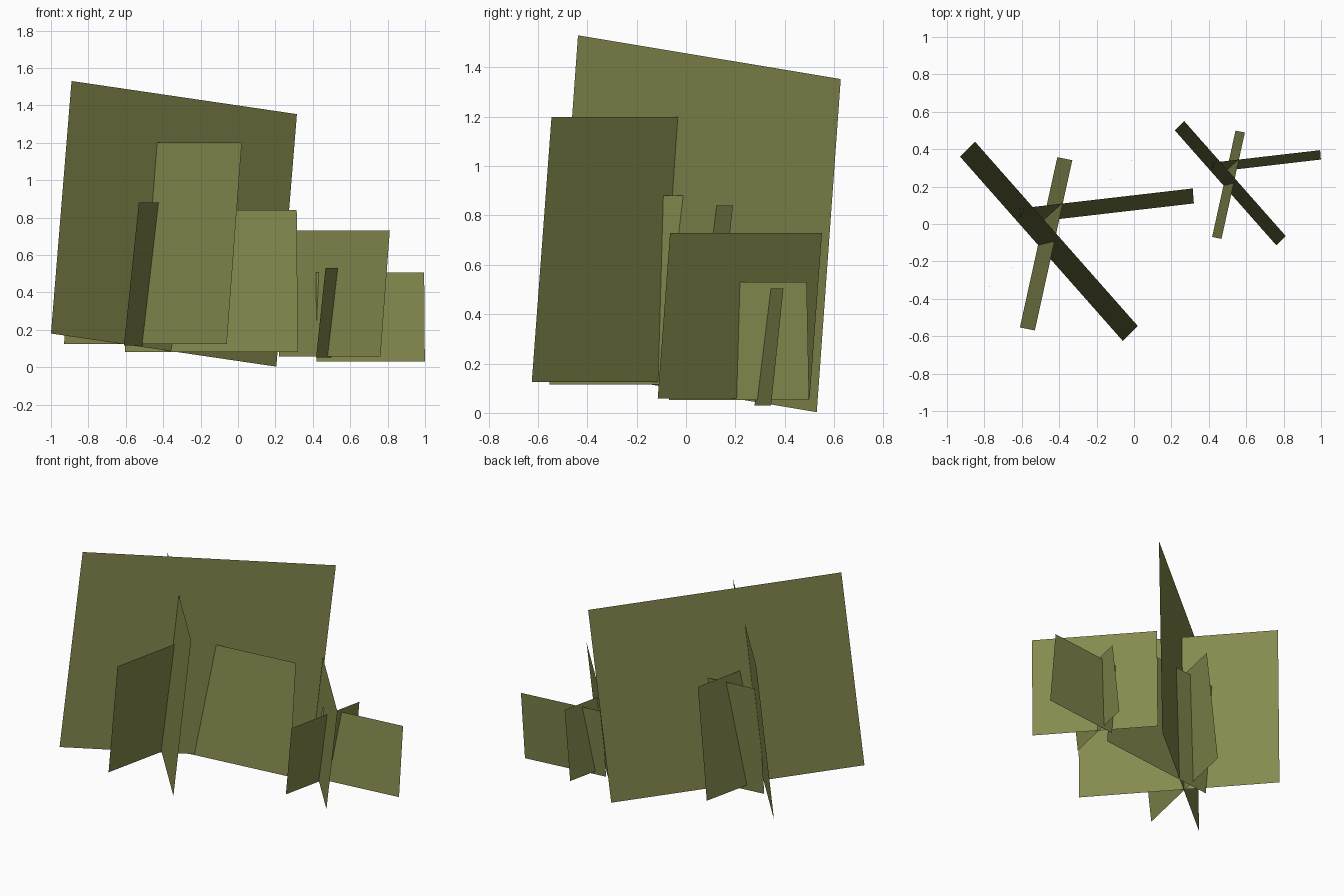
import bpy
from mathutils import Vector

if "Cube" in bpy.data.objects:
    bpy.data.objects.remove(bpy.data.objects["Cube"])

olive = bpy.data.materials.new("olive green")
olive.diffuse_color = (0.235, 0.252, 0.076, 1)
olive.use_nodes = True
olive.node_tree.nodes["Principled BSDF"].inputs["Base Color"].default_value = olive.diffuse_color


def card(name, bottom_a, bottom_b, lift, scale=1.0, offset=(0, 0, 0)):
    """Flat parallelogram: a bottom edge swept along the lift vector."""
    a, b, up = Vector(bottom_a), Vector(bottom_b), Vector(lift)
    pts = [p * scale + Vector(offset) for p in (a, b, b + up, a + up)]
    mesh = bpy.data.meshes.new(name)
    mesh.from_pydata(pts, [], [(0, 1, 2, 3)])
    mesh.materials.append(olive)
    obj = bpy.data.objects.new(name, mesh)
    bpy.context.collection.objects.link(obj)
    return obj


# Three leaning cards that cross each other: bottom start, bottom end, lift
CARDS = {
    "diagonal_card": ((-0.93, 0.36, 0.125), (-0.06, -0.625, 0.125), (0.08, 0.08, 1.075)),
    "side_card": ((-0.605, 0.003, 0.08), (0.32, 0.11, 0.08), (-0.006, 0.08, 0.76)),
    "cross_card": ((-0.61, -0.553, 0.115), (-0.41, 0.357, 0.115), (0.08, -0.016, 0.765)),
}

# Large clump, and a smaller copy beside it
for clump, scale, offset in (("large", 1.0, (0, 0, 0)),
                             ("small", 0.625, (0.799, 0.276, -0.02))):
    for name, (a, b, lift) in CARDS.items():
        card(f"{clump}_{name}", a, b, lift, scale, offset)

# Tall upright card through the large clump
card("tall_card", (-1.0, -0.535, 0.18), (0.205, 0.53, 0.003), (0.11, 0.0972, 1.35))
